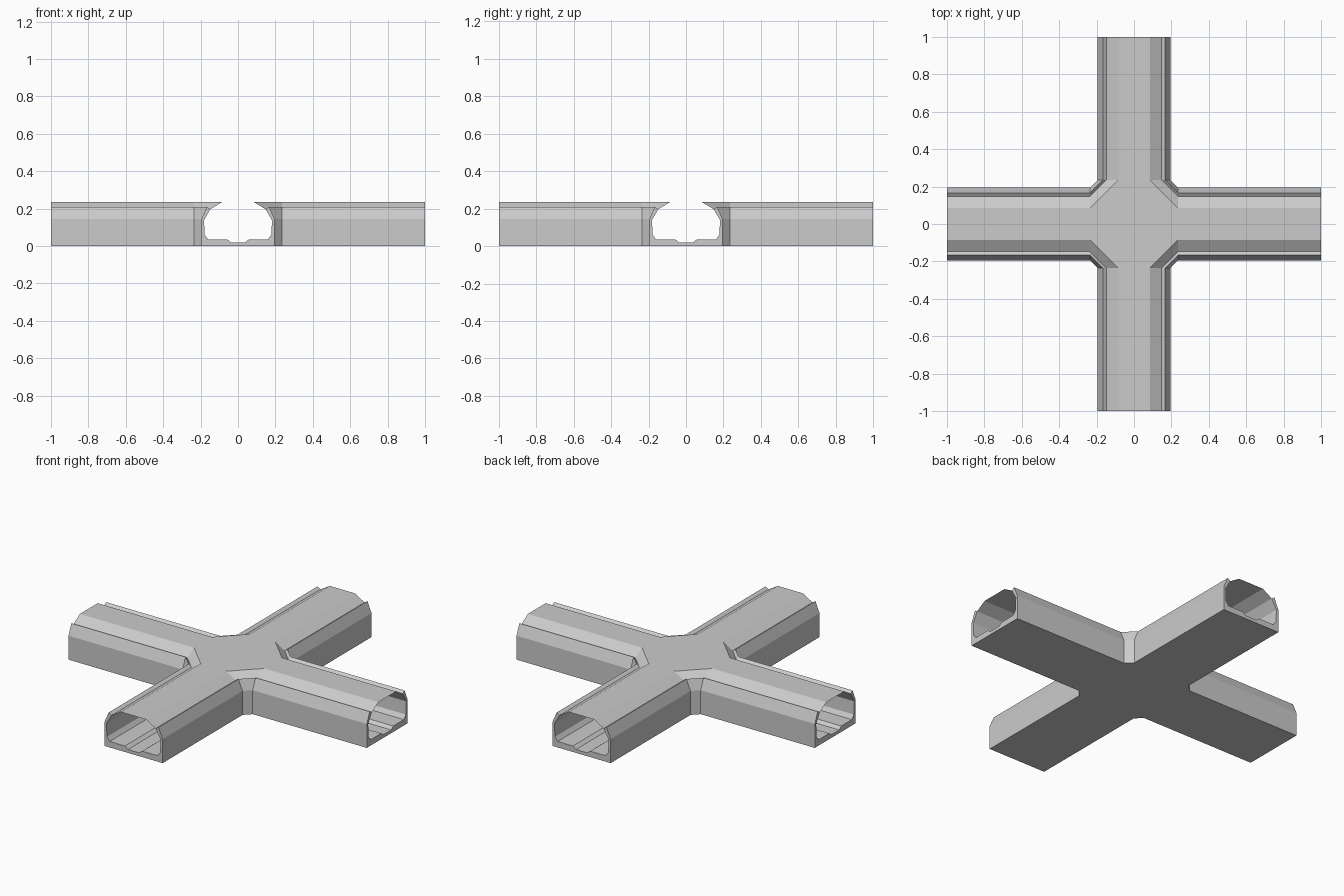
import bpy
import bmesh

if "Cube" in bpy.data.objects:
    bpy.data.objects.remove(bpy.data.objects["Cube"])

ARM = 1.0      # distance from centre to an arm's open end
BEND = 0.235   # distance at which the corner chamfers start


def ring(bm, u, z):
    """Sixteen points outlining a cross of half width u with chamfered corners."""
    pts = [(ARM, u), (BEND, u), (u, BEND), (u, ARM)]
    verts = []
    for _ in range(4):
        verts += [bm.verts.new((x, y, z)) for x, y in pts]
        pts = [(-y, x) for x, y in pts]
    return verts


def sweep(bm, profile):
    """Carry a half profile (half width, height) round all four corners."""
    rings = [ring(bm, u, z) for u, z in profile]
    for a, b in zip(rings, rings[1:]):
        for k in range(0, 16, 4):
            for i in range(k, k + 3):
                bm.faces.new((a[i], a[i + 1], b[i + 1], b[i]))
    return rings


def finish(bm, name):
    me = bpy.data.meshes.new(name)
    bm.to_mesh(me)
    bm.free()
    ob = bpy.data.objects.new(name, me)
    bpy.context.collection.objects.link(ob)
    return ob


# Floor and walls: one solid with a raised rim, stepped floor and centre channel
bm = bmesh.new()
rings = sweep(bm, [
    (0.195, 0.0), (0.195, 0.145), (0.167, 0.21), (0.148, 0.197),
    (0.182, 0.138), (0.178, 0.06), (0.16, 0.036), (0.058, 0.036), (0.038, 0.02),
])
bm.faces.new(rings[0])      # underside
bm.faces.new(rings[-1])     # channel bottom
for k in range(0, 16, 4):   # end faces of the four arms
    bm.faces.new([r[k] for r in rings] + [r[k - 1] for r in reversed(rings)])
bmesh.ops.recalc_face_normals(bm, faces=bm.faces[:])
finish(bm, "floor_and_walls")

# Roof: thin sheet with sloping sides, resting inside the rims
bm = bmesh.new()
rings = sweep(bm, [(0.148, 0.197), (0.085, 0.235)])
bm.faces.new(rings[-1])
bm.normal_update()
for f in bm.faces:
    if f.normal.z < 0:
        f.normal_flip()
finish(bm, "roof")
